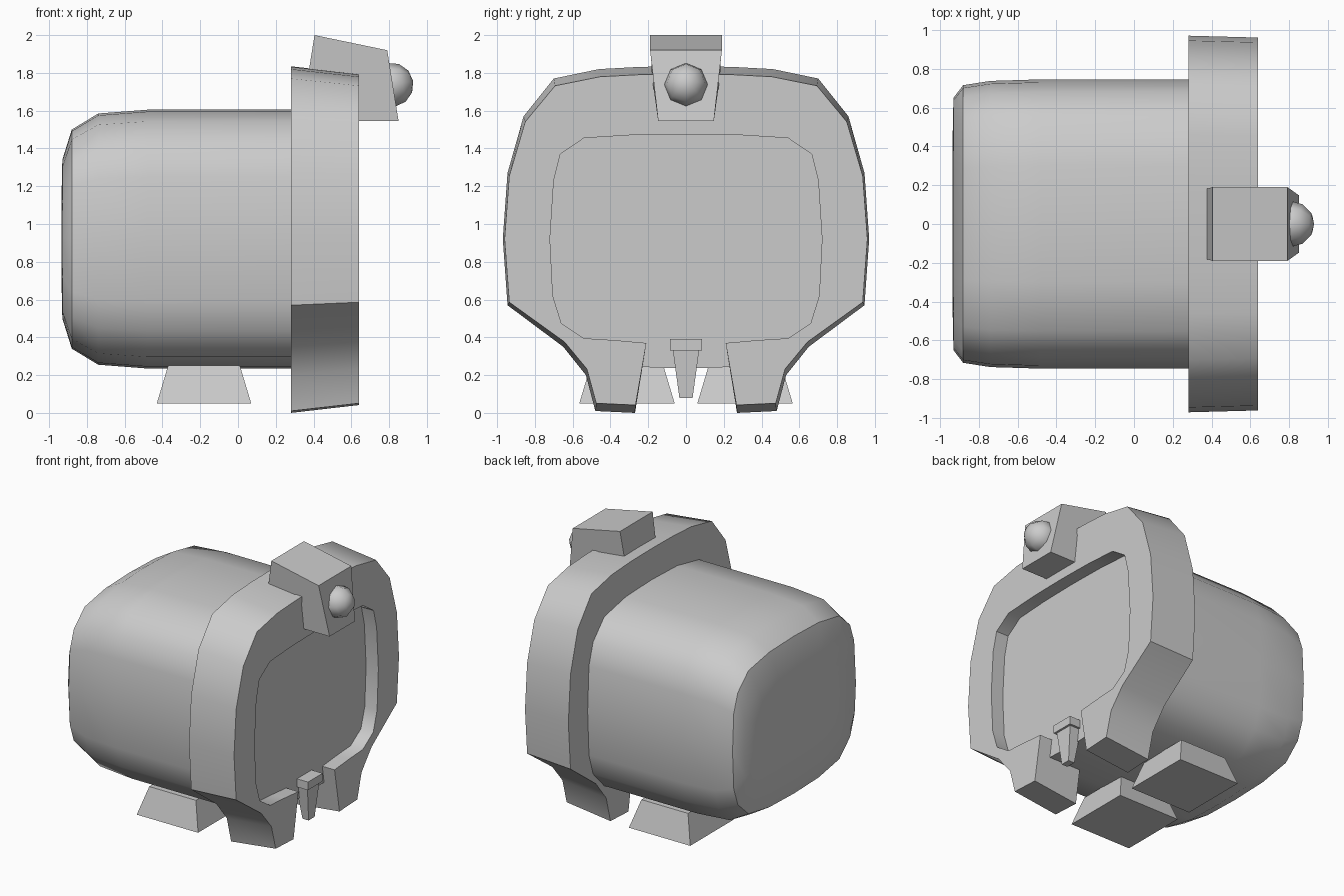
import bpy, bmesh, math
from mathutils import Matrix

if "Cube" in bpy.data.objects:
    bpy.data.objects.remove(bpy.data.objects["Cube"])


def make(name, bm, smooth=None):
    bmesh.ops.remove_doubles(bm, verts=bm.verts, dist=1e-5)
    bmesh.ops.recalc_face_normals(bm, faces=bm.faces)
    me = bpy.data.meshes.new(name)
    bm.to_mesh(me)
    bm.free()
    ob = bpy.data.objects.new(name, me)
    bpy.context.collection.objects.link(ob)
    if smooth:
        bpy.ops.object.select_all(action='DESELECT')
        bpy.context.view_layer.objects.active = ob
        ob.select_set(True)
        bpy.ops.object.shade_smooth_by_angle(angle=math.radians(smooth))
    return ob


def loft(rings):
    """Closed skin through rings of equal point count, capped at both ends."""
    bm = bmesh.new()
    vs = [[bm.verts.new(p) for p in r] for r in rings]
    n = len(vs[0])
    for a, b in zip(vs, vs[1:]):
        for i in range(n):
            j = (i + 1) % n
            bm.faces.new((a[i], a[j], b[j], b[i]))
    bm.faces.new(vs[0])
    bm.faces.new(vs[-1])
    return bm


def rect(x0, x1, y0, y1, z):
    return [(x0, y0, z), (x1, y0, z), (x1, y1, z), (x0, y1, z)]


# Body: soft rounded box whose front end is the recessed screen
quarter = [(1, 0), (0.98, 0.48), (0.915, 0.71), (0.74, 0.91), (0.40, 0.985)]
section = quarter + [(0, 1)] + [(-y, z) for y, z in quarter[::-1]]
section += [(y, -z) for y, z in section[-2:0:-1]]
stations = [(-0.935, 0.42, 0.20), (-0.93, 0.65, 0.42), (-0.88, 0.715, 0.58),
            (-0.74, 0.737, 0.665), (-0.48, 0.745, 0.685), (0.54, 0.745, 0.685)]
body = loft([[(x, y * hy, 0.92 + z * hz) for y, z in section]
             for x, hy, hz in stations])
make("body", body, 40)

# Front frame with the two front legs, open at the bottom
outer = [(0, 1.835), (0.24, 1.832), (0.46, 1.82), (0.70, 1.77), (0.86, 1.57),
         (0.945, 1.27), (0.97, 0.92), (0.945, 0.57), (0.65, 0.35), (0.53, 0.20),
         (0.48, 0.01), (0.27, 0.0)]
inner = [(0, 1.475), (0.16, 1.473), (0.30, 1.47), (0.54, 1.455), (0.665, 1.37),
         (0.70, 1.23), (0.72, 0.92), (0.705, 0.62), (0.66, 0.475), (0.54, 0.395),
         (0.38, 0.385), (0.21, 0.37)]
bm = bmesh.new()
for s in (1, -1):
    prev = None
    for (oy, oz), (iy, iz) in zip(outer, inner):
        fz = 0.92 + (oz - 0.92) * 0.955
        ring = [bm.verts.new(p) for p in (
            (0.28, s * oy, oz), (0.64, s * oy * 0.99, fz),
            (0.64, s * iy, iz), (0.28, s * iy, iz))]
        if prev:
            for i in range(4):
                j = (i + 1) % 4
                bm.faces.new((prev[i], prev[j], ring[j], ring[i]))
        prev = ring
    bm.faces.new(prev)
make("front_frame", bm, 40)

# Lamp housing: hooked block over the top of the frame, narrower at the bottom
hook = [(0.37, 1.78), (0.405, 2.0), (0.79, 1.92), (0.85, 1.545),
        (0.63, 1.545), (0.60, 1.78)]


def half_width(z):
    return 0.19 - max(0, 1.85 - z) * 0.14


make("lamp_housing", loft([[(x, s * half_width(z), z) for x, z in hook]
                           for s in (-1, 1)]))

# Lamp bulb
bm = bmesh.new()
bmesh.ops.create_uvsphere(bm, u_segments=8, v_segments=6, radius=0.117)
bmesh.ops.transform(bm, verts=bm.verts,
                    matrix=Matrix.Translation((0.812, 0, 1.737))
                    @ Matrix.Rotation(math.radians(80), 4, 'Y'))
make("lamp_bulb", bm, 60)

# Rear feet: tapered blocks under the body
for side, s in (("left", -1), ("right", 1)):
    make("rear_foot_" + side, loft([
        rect(-0.43, 0.07, s * 0.06, s * 0.565, 0.05),
        rect(-0.37, 0.01, s * 0.12, s * 0.505, 0.25)]))

# Small latch: top block and tapered tongue
make("latch_block", loft([rect(0.50, 0.63, -0.085, 0.085, z) for z in (0.33, 0.39)]))
make("latch_tongue", loft([rect(0.55, 0.60, -0.035, 0.035, 0.08),
                           rect(0.52, 0.615, -0.07, 0.07, 0.335)]))
